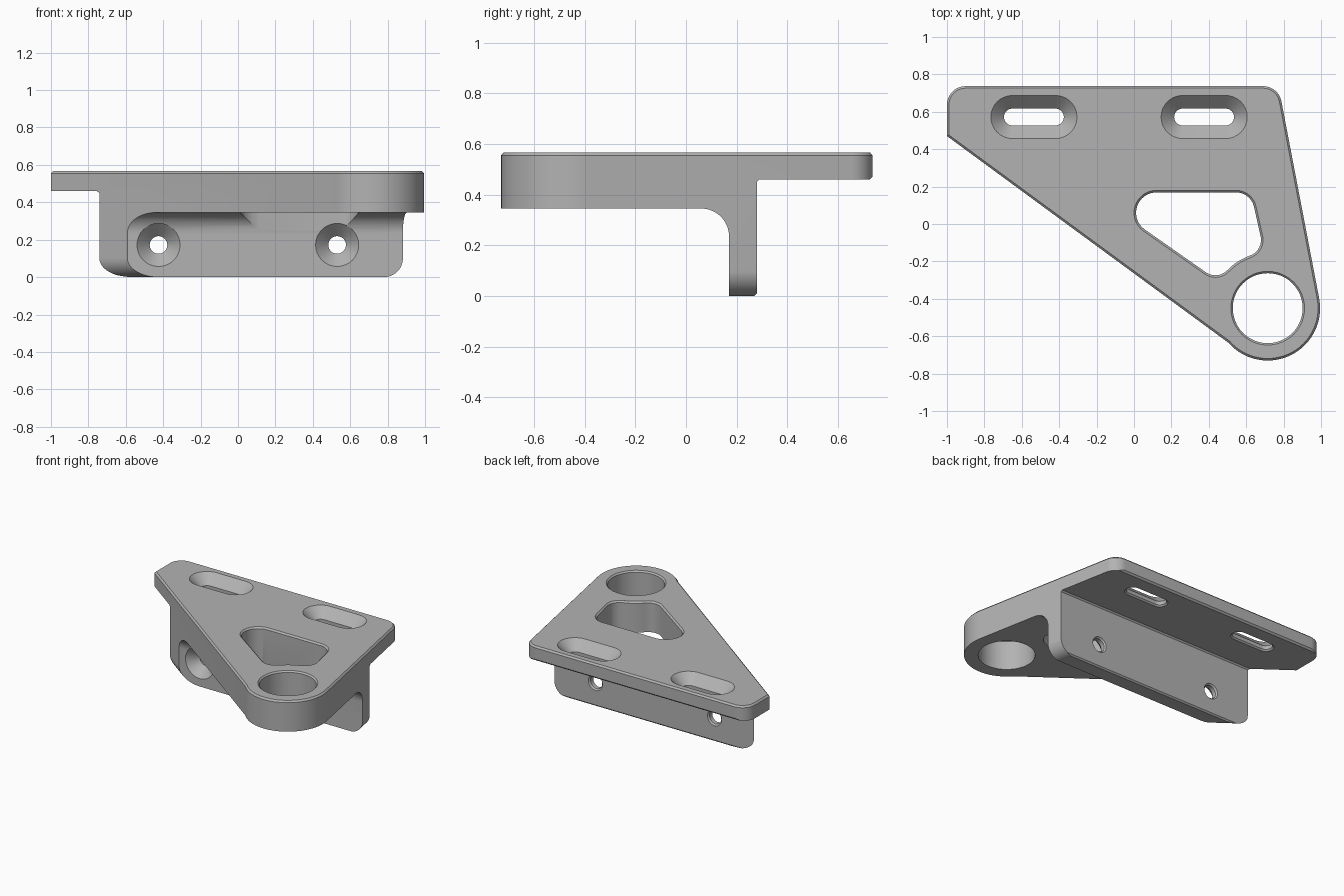
import bpy, bmesh, math
from mathutils import Matrix, Vector

if "Cube" in bpy.data.objects:
    bpy.data.objects.remove(bpy.data.objects["Cube"])

grey = bpy.data.materials.new("light_grey")
grey.diffuse_color = (0.45, 0.45, 0.45, 1)
grey.use_nodes = True
grey.node_tree.nodes["Principled BSDF"].inputs["Base Color"].default_value = grey.diffuse_color


def arc(cx, cy, r, a0, a1, n=16):
    angles = [math.radians(a0 + (a1 - a0) * i / n) for i in range(n + 1)]
    return [(cx + r * math.cos(a), cy + r * math.sin(a)) for a in angles]


def offset(pts, d):
    """Move a counter-clockwise outline outward by d with mitred corners."""
    out = []
    for i, p in enumerate(pts):
        p = Vector(p)
        e0 = (p - Vector(pts[i - 1])).normalized()
        e1 = (Vector(pts[(i + 1) % len(pts)]) - p).normalized()
        n0, n1 = Vector((e0.y, -e0.x)), Vector((e1.y, -e1.x))
        out.append(p + (n0 + n1) * d / (1 + n0.dot(n1)))
    return out


def loft(name, pts, layers, matrix=Matrix()):
    """Solid made of the outline at several (height, offset) layers."""
    bm = bmesh.new()
    rings = [[bm.verts.new((p[0], p[1], z)) for p in offset(pts, d)] for z, d in layers]
    n = len(pts)
    bm.faces.new(rings[0][::-1])
    bm.faces.new(rings[-1])
    for a, b in zip(rings, rings[1:]):
        for i in range(n):
            j = (i + 1) % n
            bm.faces.new((a[i], a[j], b[j], b[i]))
    bm.transform(matrix)
    bmesh.ops.recalc_face_normals(bm, faces=bm.faces)
    mesh = bpy.data.meshes.new(name)
    bm.to_mesh(mesh)
    bm.free()
    mesh.materials.append(grey)
    obj = bpy.data.objects.new(name, mesh)
    bpy.context.collection.objects.link(obj)
    return obj


def axes(x, y, z, origin=(0, 0, 0)):
    m = Matrix((x, y, z)).transposed().to_4x4()
    m.translation = origin
    return m


def combine(target, tool, operation):
    mod = target.modifiers.new("cut", 'BOOLEAN')
    mod.operation, mod.object, mod.solver = operation, tool, 'EXACT'
    bpy.context.view_layer.objects.active = target
    bpy.ops.object.modifier_apply(modifier=mod.name)
    bpy.data.objects.remove(tool)


# Bracket: plate outline from above, with a chamfered top rim
outline = (arc(0.715, -0.45, 0.28, 221.3, 371, 48) + arc(0.69, 0.637, 0.1, 11, 90)
           + arc(-0.9, 0.637, 0.1, 90, 180) + [(-1, 0.47)])
bracket = loft("bracket", outline, [(-0.1, 0), (0.555, 0), (0.567, -0.011)])

# Side profile: thick arm, filleted wall and thin rear flange
profile = ([(-1, 0.7), (-1, 0.345)] + arc(0.06, 0.235, 0.11, 90, 0)
           + [(0.17, 0), (0.27, 0), (0.28, 0.01), (0.28, 0.45), (0.29, 0.46),
              (0.725, 0.46), (0.8, 0.535), (0.8, 0.7)])
side = loft("side_profile", profile, [(-1.2, 0), (1.2, 0)],
            axes((0, 1, 0), (0, 0, 1), (1, 0, 0)))
combine(bracket, side, 'INTERSECT')

# Rounded lower corners of the wall, following its slanted ends
corner = [(-0.1, -0.1), (0.1, -0.1)] + arc(0.1, 0.1, 0.1, 270, 180) + [(-0.1, 0.1)]
for origin, normal in (((-0.67, 0.228, 0), (0.592, 0.806, 0)),
                       ((0.87, 0.23, 0), (-0.982, -0.188, 0))):
    n, up = Vector(normal).normalized(), Vector((0, 0, 1))
    cutter = loft("corner_cutter", corner, [(-0.3, 0), (0.3, 0)],
                  axes(n, up, n.cross(up), origin))
    combine(bracket, cutter, 'DIFFERENCE')

# Large round hole in the arm
ring = arc(0.715, -0.45, 0.187, 0, 352.5, 47)
combine(bracket, loft("round_hole", ring, [(0.2, 0), (0.557, 0), (0.587, 0.03)]),
        'DIFFERENCE')

# Rounded lightening pocket
pocket = (arc(0.545, 0.07, 0.11, 12, 90) + arc(0.12, 0.06, 0.12, 90, 234)
          + arc(0.435, -0.185, 0.1, 234, 314) + arc(0.715, -0.45, 0.285, 136, 109)
          + arc(0.59, -0.085, 0.1, 289, 371))
combine(bracket, loft("pocket", pocket, [(0.2, -0.011), (0.556, -0.011), (0.576, 0.009)]),
        'DIFFERENCE')

# Countersunk slots in the rear flange
for x in (-0.535, 0.375):
    slot = arc(x + 0.115, 0.572, 0.045, -90, 90) + arc(x - 0.115, 0.572, 0.045, 90, 270)
    combine(bracket, loft("slot", slot, [(0.45, 0.02), (0.47, 0), (0.497, 0), (0.587, 0.09)]),
            'DIFFERENCE')

# Countersunk screw holes in the wall
for x in (-0.425, 0.53):
    hole = arc(x, 0.172, 0.047, 0, 348.75, 31)
    combine(bracket, loft("screw_hole", hole,
                          [(-0.3, 0.03), (-0.27, 0), (-0.238, 0), (-0.17, 0.068), (-0.06, 0.068)],
                          Matrix.Rotation(math.pi / 2, 4, 'X')), 'DIFFERENCE')

# Smooth curved walls, keep machined edges crisp
bpy.ops.object.select_all(action='DESELECT')
bracket.select_set(True)
bpy.context.view_layer.objects.active = bracket
bpy.ops.object.shade_smooth_by_angle(angle=math.radians(25))
